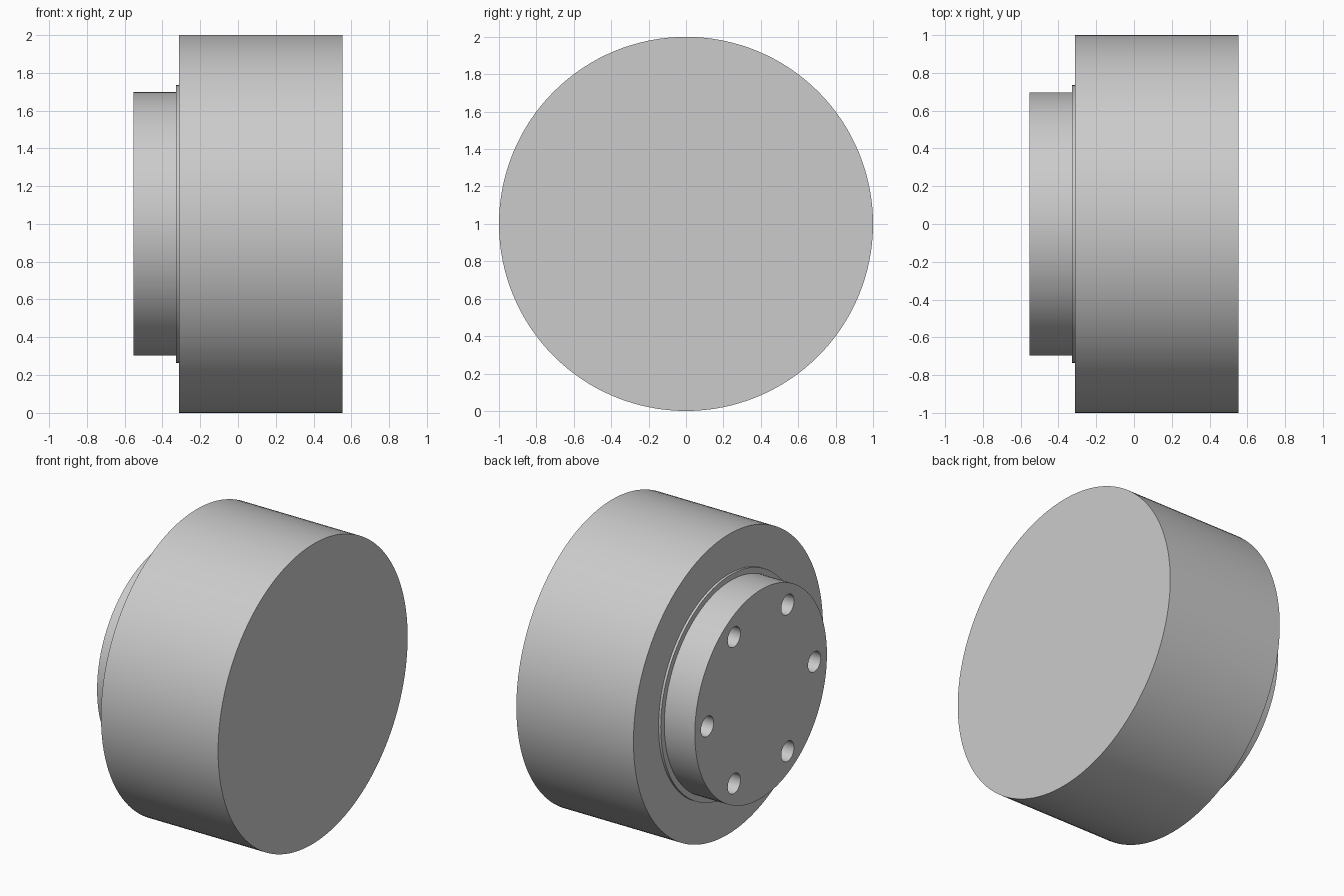
import bpy
import math
from mathutils import Matrix

cube = bpy.data.objects.get("Cube")
if cube:
    bpy.data.objects.remove(cube, do_unlink=True)

CENTRE_Z = 1.0
X_HUB, X_COLLAR, X_BODY, X_END = -0.553, -0.328, -0.312, 0.553
HOLE_COUNT, HOLE_CIRCLE, HOLE_RADIUS = 6, 0.565, 0.067

grey = bpy.data.materials.new("plain_grey")
grey.use_nodes = True
colour = (0.6, 0.6, 0.6, 1)
grey.diffuse_color = colour
grey.node_tree.nodes["Principled BSDF"].inputs["Base Color"].default_value = colour


def disc(name, radius, x0, x1, y=0.0, z=CENTRE_Z, sides=128):
    """Cylinder lying along x from x0 to x1."""
    bpy.ops.mesh.primitive_cylinder_add(vertices=sides, radius=radius, depth=x1 - x0)
    obj = bpy.context.object
    obj.name = name
    obj.data.transform(Matrix.Translation(((x0 + x1) / 2, y, z))
                       @ Matrix.Rotation(math.pi / 2, 4, "Y"))
    obj.data.materials.append(grey)
    return obj


def cut(target, cutter):
    """Subtract the cutter from the target, then discard it."""
    mod = target.modifiers.new("cut", "BOOLEAN")
    mod.operation = "DIFFERENCE"
    mod.solver = "EXACT"
    mod.object = cutter
    bpy.context.view_layer.objects.active = target
    bpy.ops.object.modifier_apply(modifier=mod.name)
    bpy.data.objects.remove(cutter, do_unlink=True)


# Main drum, thin collar and mounting hub
body = disc("body", 1.0, X_BODY, X_END)
collar = disc("collar", 0.735, X_COLLAR, X_BODY)
hub = disc("hub", 0.697, X_HUB, X_BODY)

# The collar is a ring around the hub
cut(collar, disc("collar_bore", 0.697, X_COLLAR - 0.1, X_BODY + 0.1))

# Ring of bolt holes through the hub
for i in range(HOLE_COUNT):
    a = math.tau * i / HOLE_COUNT
    cut(hub, disc("bolt_hole", HOLE_RADIUS, X_HUB - 0.1, X_BODY + 0.1,
                  HOLE_CIRCLE * math.cos(a), CENTRE_Z + HOLE_CIRCLE * math.sin(a), 48))

# Smooth walls with crisp rims
for obj in (body, collar, hub):
    bpy.ops.object.select_all(action="DESELECT")
    obj.select_set(True)
    bpy.context.view_layer.objects.active = obj
    bpy.ops.object.shade_smooth_by_angle(angle=math.radians(30))
